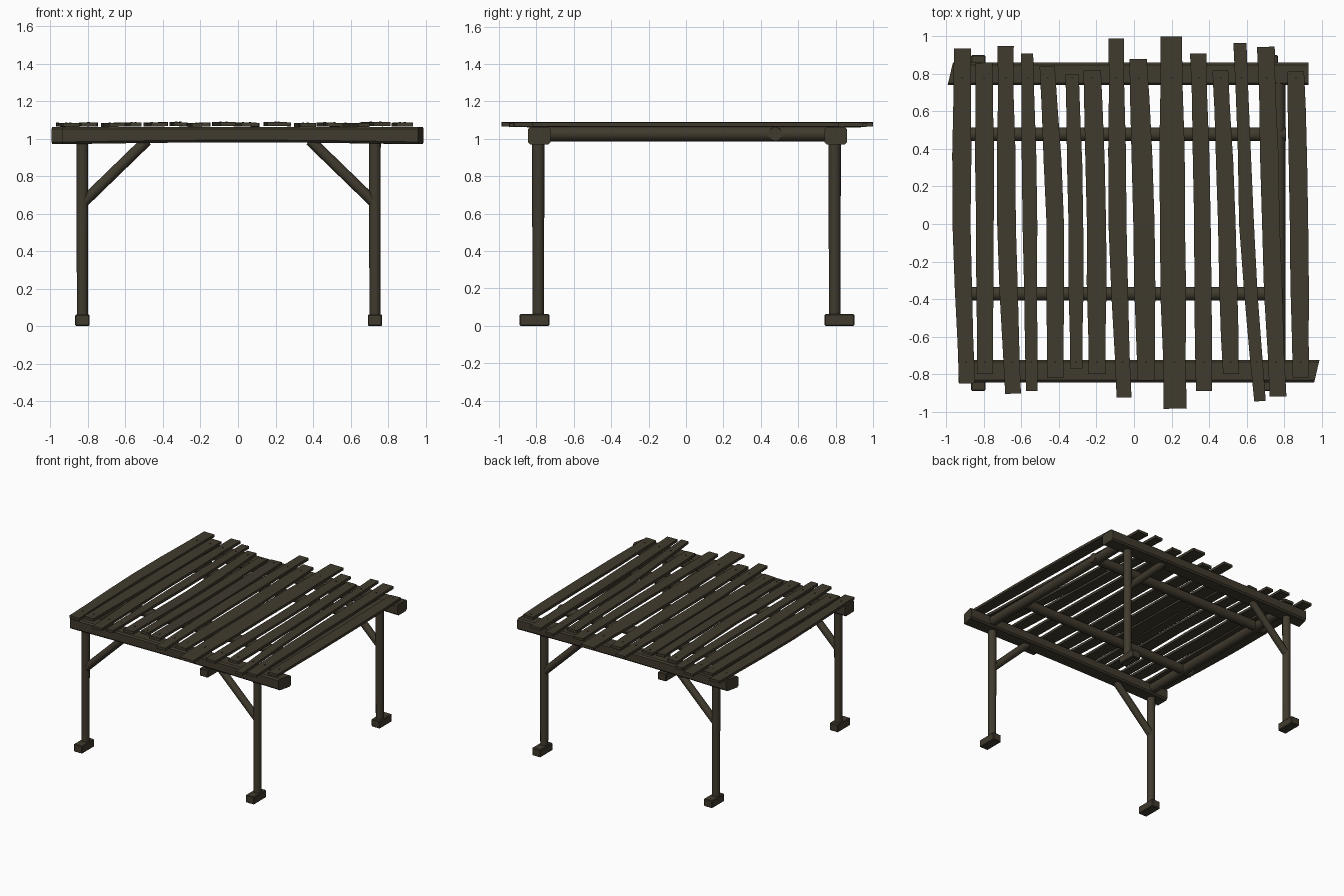
import bpy, bmesh, math, random
from mathutils import Vector

if "Cube" in bpy.data.objects:
    bpy.data.objects.remove(bpy.data.objects["Cube"])
random.seed(4)

def material(name, rgb):
    m = bpy.data.materials.new(name)
    m.diffuse_color = (*rgb, 1)
    m.use_nodes = True
    m.node_tree.nodes["Principled BSDF"].inputs["Base Color"].default_value = m.diffuse_color
    return m

WOOD = material("weathered wood", (0.052, 0.043, 0.027))
IRON = material("dark iron", (0.022, 0.018, 0.012))

def finish(name, bm, mat=WOOD, smooth=False):
    bmesh.ops.recalc_face_normals(bm, faces=bm.faces)
    me = bpy.data.meshes.new(name)
    bm.to_mesh(me)
    bm.free()
    me.materials.append(mat)
    for p in me.polygons:
        p.use_smooth = smooth and len(p.vertices) == 4
    ob = bpy.data.objects.new(name, me)
    bpy.context.collection.objects.link(ob)
    return ob

def loft(bm, rings):
    """Skin a list of equal-sized vertex rings and cap both ends."""
    vs = [[bm.verts.new(p) for p in r] for r in rings]
    n = len(vs[0])
    for a, b in zip(vs, vs[1:]):
        for i in range(n):
            bm.faces.new((a[i], a[(i + 1) % n], b[(i + 1) % n], b[i]))
    bm.faces.new(vs[0])
    bm.faces.new(vs[-1])

def pole(name, a, b, r0, r1, sides=10):
    """Round pole from a to b."""
    a, b = Vector(a), Vector(b)
    q = (b - a).to_track_quat('Z', 'Y')
    ring = lambda c, r: [c + q @ Vector((r * math.cos(2 * math.pi * (i + .5) / sides),
                                         r * math.sin(2 * math.pi * (i + .5) / sides), 0))
                         for i in range(sides)]
    bm = bmesh.new()
    loft(bm, [ring(a, r0), ring((a + b) / 2, (r0 + r1) / 2), ring(b, r1)])
    return finish(name, bm, smooth=True)

def box(name, x0, x1, y0, y1, z0, z1, bevel=0.005):
    bm = bmesh.new()
    bmesh.ops.create_cube(bm, size=1)
    for v in bm.verts:
        v.co = ((x0 + x1) / 2 + v.co.x * (x1 - x0), (y0 + y1) / 2 + v.co.y * (y1 - y0),
                (z0 + z1) / 2 + v.co.z * (z1 - z0))
    bmesh.ops.bevel(bm, geom=bm.edges[:], offset=bevel, segments=1, affect='EDGES')
    return finish(name, bm)

# Posts, feet and diagonal braces at the four corners
for yn, yp, f0, f1 in (("front", -0.79, -0.89, -0.73), ("back", 0.795, 0.74, 0.90)):
    for xn, xp, d in (("left", -0.83, 1), ("right", 0.73, -1)):
        tag = f"{yn}_{xn}"
        pole("post_" + tag, (xp, yp, 0.04), (xp, yp, 0.99), 0.031, 0.033)
        box("foot_" + tag, xp - 0.038, xp + 0.038, f0, f1, 0, 0.062)
        pole("brace_" + tag, (xp + d * 0.01, yp, 0.665), (xp + d * 0.345, yp, 0.99), 0.029, 0.029)

# Main beams with skewed ends and a slightly arched underside
def beam(name, yc, x0, x1, skew0, skew1):
    prof = [(-0.06, 0.012), (-0.048, 0), (0.048, 0), (0.06, 0.012),
            (0.06, 0.082), (0.048, 0.092), (-0.048, 0.092), (-0.06, 0.082)]
    rings = []
    for i in range(9):
        t = i / 8
        x = x0 + (x1 - x0) * t
        skew = skew0 if i == 0 else skew1 if i == 8 else 0
        lift = 0.010 * math.sin(math.pi * t)
        rings.append([(x + skew * py / 0.06, yc + py,
                       0.97 + pz + (lift if pz < 0.05 else 0)) for py, pz in prof])
    bm = bmesh.new()
    loft(bm, rings)
    finish(name, bm)

beam("front_beam", -0.785, -0.935, 0.975, 0, 0.014)
beam("back_beam", 0.80, -0.98, 0.93, 0.014, 0)

# Round rails: two along the sides, two across
pole("left_rail", (-0.80, -0.77, 1.025), (-0.80, 0.78, 1.025), 0.039, 0.039)
pole("right_rail", (0.77, -0.77, 1.025), (0.77, 0.78, 1.025), 0.039, 0.039)
pole("back_cross_rail", (-0.87, 0.478, 1.025), (0.81, 0.478, 1.025), 0.038, 0.038)
pole("front_cross_rail", (-0.87, -0.372, 1.025), (0.75, -0.372, 1.025), 0.038, 0.038)

# Roof planks: x at back, middle, front; width; back y, front y
PLANKS = [
    (-0.915, -0.92, -0.89, 0.09, 0.935, -0.85), (-0.80, -0.795, -0.795, 0.09, 0.86, -0.80),
    (-0.685, -0.68, -0.645, 0.088, 0.95, -0.905), (-0.57, -0.555, -0.545, 0.068, 0.91, -0.89),
    (-0.463, -0.42, -0.42, 0.087, 0.84, -0.82), (-0.33, -0.31, -0.308, 0.075, 0.80, -0.77),
    (-0.223, -0.20, -0.197, 0.097, 0.82, -0.80), (-0.095, -0.088, -0.053, 0.086, 0.99, -0.925),
    (0.022, 0.053, 0.066, 0.10, 0.88, -0.835), (0.198, 0.205, 0.22, 0.122, 1.0, -0.985),
    (0.343, 0.365, 0.373, 0.087, 0.91, -0.89), (0.46, 0.495, 0.517, 0.09, 0.82, -0.80),
    (0.565, 0.60, 0.672, 0.068, 0.965, -0.945), (0.703, 0.73, 0.768, 0.092, 0.945, -0.92),
    (0.863, 0.88, 0.89, 0.094, 0.815, -0.82)]

for k, (xb, xm, xf, w, yb, yf) in enumerate(PLANKS):
    def centre(y):
        s = min(abs(y) / (yb if y > 0 else -yf), 1)
        return xm + ((xb if y > 0 else xf) - xm) * s ** 1.2
    tilt = random.uniform(-0.04, 0.04)
    top = 1.085 + random.uniform(-0.002, 0.003)
    rings = []
    for i, y in enumerate((yf, yf * .75, yf * .4, 0, yb * .4, yb * .75, yb)):
        c = centre(y)
        slope = (centre(y + .05) - centre(y - .05)) / .1
        h = w / 2 * (1.08 if 1 < i < 5 else 0.98) + random.uniform(-0.003, 0.003)
        rings.append([(c + dx, y - (slope * dx if abs(y) < .99 else 0), top + dx * tilt + dz)
                      for dx, dz in ((-h, -0.021), (h, -0.021), (h, 0), (-h, 0))])
    bm = bmesh.new()
    loft(bm, rings)
    finish(f"roof_plank_{k + 1}", bm)
    # Nail heads over each beam
    bm = bmesh.new()
    for y in (-0.735, 0.78):
        ring = lambda z: [(centre(y) + 0.006 * math.cos(i * math.pi / 3),
                           y + 0.006 * math.sin(i * math.pi / 3), z) for i in range(6)]
        loft(bm, [ring(top - 0.003), ring(top + 0.003)])
    finish(f"nails_{k + 1}", bm, IRON)
